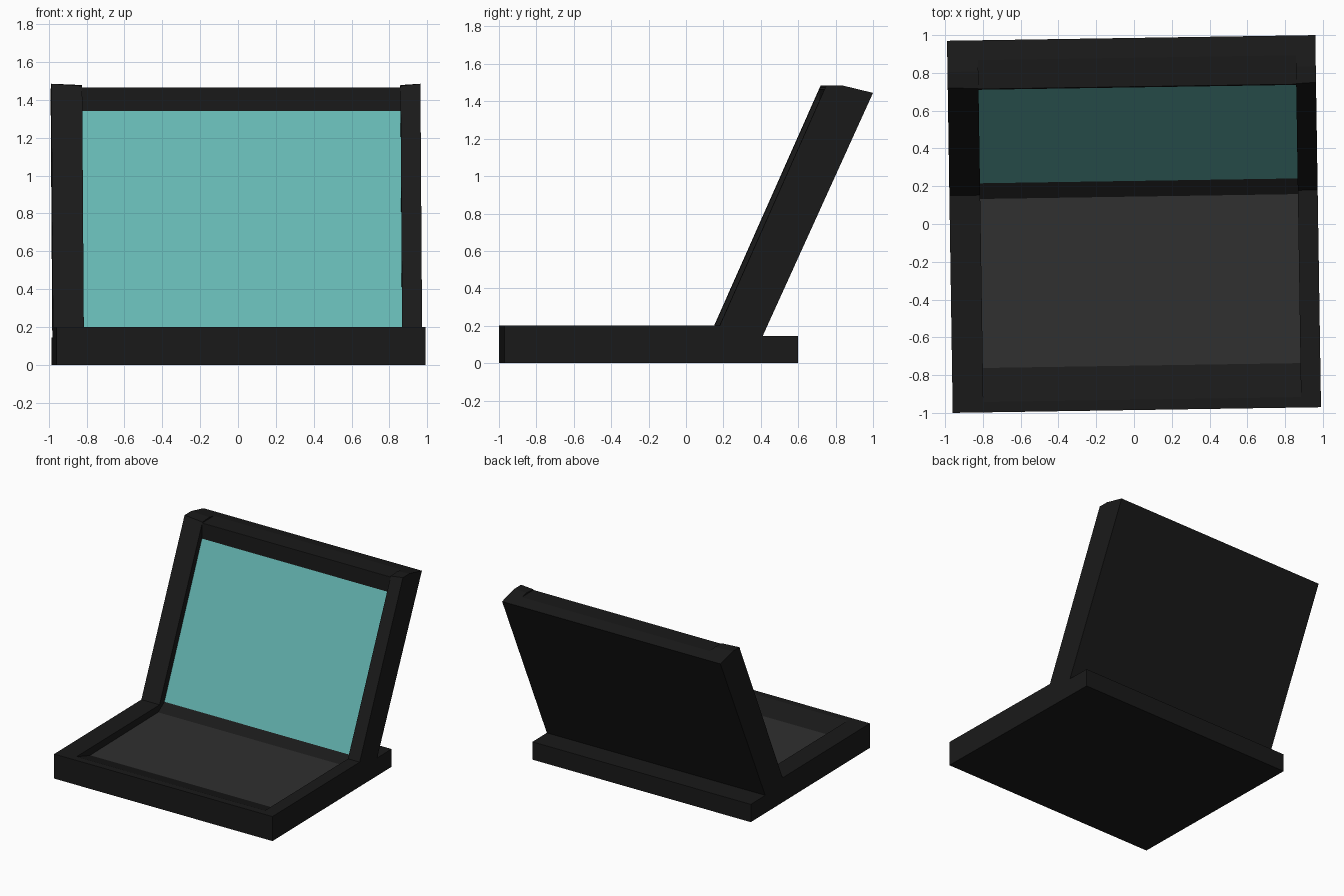
import bpy
import math

if "Cube" in bpy.data.objects:
    bpy.data.objects.remove(bpy.data.objects["Cube"])

TURN = math.radians(0.88)          # the whole model is turned slightly about z
X0, X1 = -0.975, 0.975             # outer width
IN0, IN1 = -0.812, 0.870           # recess width


def material(name, color):
    m = bpy.data.materials.new(name)
    m.diffuse_color = (*color, 1)
    m.use_nodes = True
    m.node_tree.nodes["Principled BSDF"].inputs["Base Color"].default_value = m.diffuse_color
    return m


def add_object(name, verts, faces, mat=None):
    mesh = bpy.data.meshes.new(name)
    mesh.from_pydata(verts, [], faces)
    ob = bpy.data.objects.new(name, mesh)
    bpy.context.collection.objects.link(ob)
    ob.rotation_euler.z = TURN
    if mat:
        mesh.materials.append(mat)
    return ob


def loft(name, stations, mat=None):
    """Join equal-length (y, z) profiles placed at increasing x, with end caps."""
    n = len(stations[0][1])
    verts = [(x, y, z) for x, prof in stations for y, z in prof]
    faces = [tuple(reversed(range(n))),
             tuple(range((len(stations) - 1) * n, len(stations) * n))]
    for s in range(len(stations) - 1):
        a, b = s * n, (s + 1) * n
        for i in range(n):
            j = (i + 1) % n
            faces.append((a + i, a + j, b + j, b + i))
    return add_object(name, verts, faces, mat)


def panel(name, low, high, mat):
    """Flat rectangle across the recess between two (y, z) points."""
    verts = [(IN0, *low), (IN1, *low), (IN1, *high), (IN0, *high)]
    return add_object(name, verts, [(0, 1, 2, 3)], mat)


shell_mat = material("black_shell", (0.010, 0.010, 0.010))
deck_mat = material("grey_deck", (0.029, 0.029, 0.029))
screen_mat = material("cyan_screen", (0.13, 0.47, 0.45))

# shell: base and tilted lid as one side profile, corners of the lid slightly raised
lower = [(0.165, 0.2), (-0.985, 0.2), (-0.985, 0), (0.585, 0),
         (0.585, 0.145), (0.395, 0.145), (0.985, 1.445)]
outer = lower + [(0.82, 1.485), (0.735, 1.485)]
inner = lower + [(0.82, 1.478), (0.730, 1.473)]
shell = loft("laptop_shell", [(X0, outer), (IN0, inner), (IN1, inner), (X1, outer)], shell_mat)

# recess around deck and screen, with sloped front and top lips, and a notch in the lid top
recess = [(-1.23, 0.30), (-0.75, 0.14), (0.145, 0.145), (0.23, 0.20),
          (0.725, 1.34), (0.727, 1.60), (0.55, 1.60), (-0.10, 0.30)]
notch = [(0.5, 1.466), (1.1, 1.466), (1.1, 1.6), (0.5, 1.6)]
for name, prof in (("recess_cutter", recess), ("notch_cutter", notch)):
    cutter = loft(name, [(IN0, prof), (IN1, prof)], shell_mat)
    cutter.hide_render = True
    cutter.hide_set(True)
    mod = shell.modifiers.new(name, 'BOOLEAN')
    mod.operation = 'DIFFERENCE'
    mod.solver = 'EXACT'
    mod.object = cutter

# keyboard deck and screen
panel("keyboard_deck", (-0.75, 0.142), (0.145, 0.147), deck_mat)
panel("screen", (0.228, 0.201), (0.723, 1.341), screen_mat)
